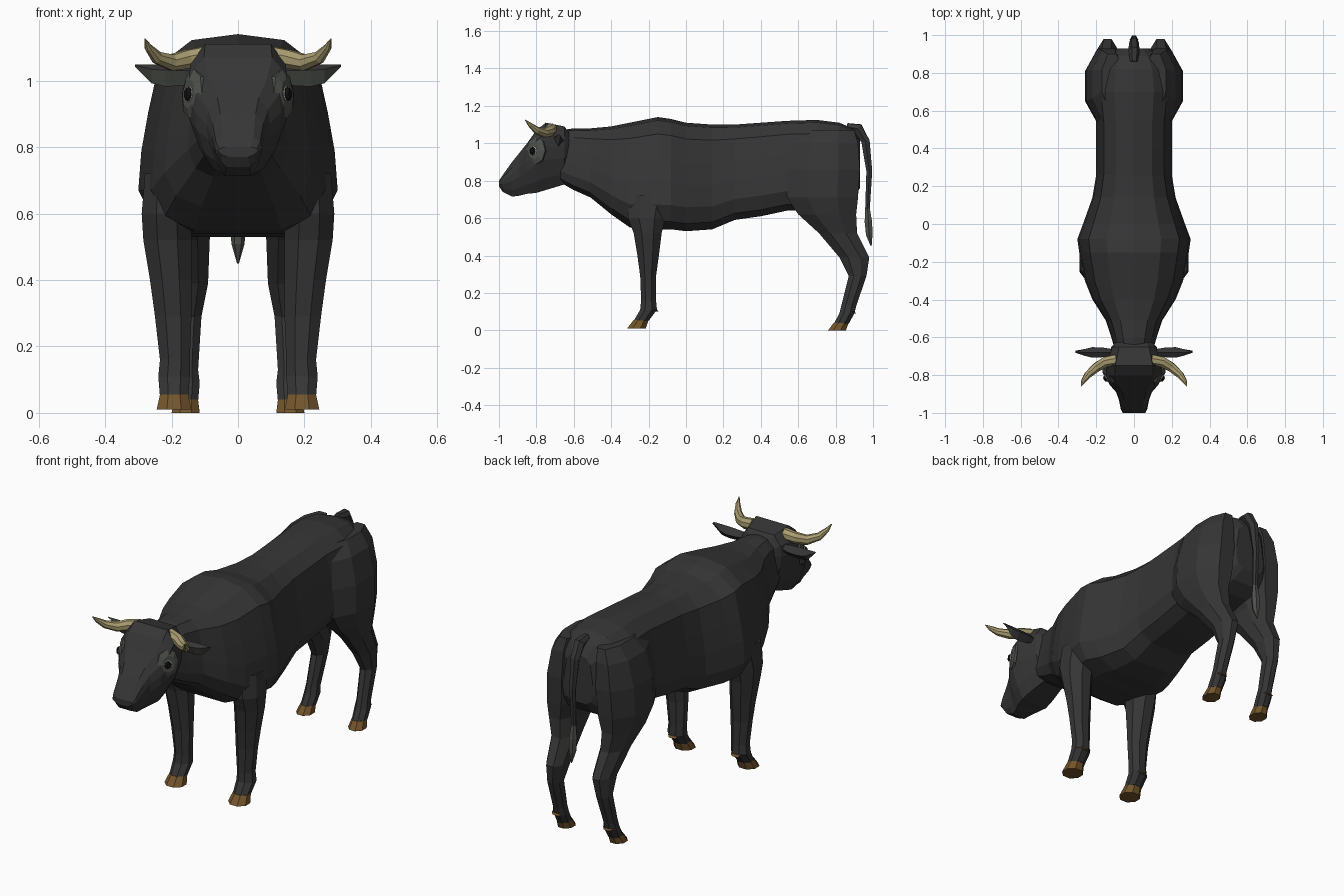
import bpy, bmesh, math
from mathutils import Vector

# All part dimensions are given in hundredths of a unit
S = 0.01
if "Cube" in bpy.data.objects:
    bpy.data.objects.remove(bpy.data.objects["Cube"], do_unlink=True)


def material(name, *rgb):
    mat = bpy.data.materials.new(name)
    mat.use_nodes = True
    mat.diffuse_color = (*rgb, 1)
    shader = next(n for n in mat.node_tree.nodes if n.type == "BSDF_PRINCIPLED")
    shader.inputs["Base Color"].default_value = (*rgb, 1)
    return mat


HIDE = material("black_hide", .036, .036, .036)
GREY = material("grey_hair", .075, .08, .07)
HORN = material("horn_tan", .39, .33, .16)
HOOF = material("hoof_brown", .17, .09, .025)
PUPIL = material("eye_black", .006, .006, .006)
WHITE = material("eye_white", .7, .7, .68)


def loft(name, rings, mats, mirror=False, rule=None):
    """Skin a list of equal-length point rings and cap both ends."""
    bm = bmesh.new()
    rows = [[bm.verts.new(Vector(p) * S) for p in ring] for ring in rings]
    count = len(rows[0])
    for a, b in zip(rows, rows[1:]):
        for i in range(count):
            j = (i + 1) % count
            bm.faces.new((a[i], a[j], b[j], b[i]))
    bm.faces.new(rows[0])
    bm.faces.new(rows[-1])
    bmesh.ops.recalc_face_normals(bm, faces=bm.faces)
    if rule:
        for face in bm.faces:
            face.normal_update()
            face.material_index = rule(face)
    mesh = bpy.data.meshes.new(name)
    bm.to_mesh(mesh)
    bm.free()
    for mat in mats:
        mesh.materials.append(mat)
    obj = bpy.data.objects.new(name, mesh)
    bpy.context.collection.objects.link(obj)
    if mirror:
        obj.modifiers.new("Mirror", "MIRROR")
    return obj


def section(profile, y, low, high, half):
    """Symmetric cross-section from a half profile of width and height fractions."""
    right = [(u * half, y, low + v * (high - low)) for u, v in profile]
    left = [(-x, py, z) for x, py, z in reversed(right[1:-1])]
    return right + left


def slab(z, back, front, inner, outer, tilt=0, sides=8):
    """Rounded horizontal leg section; tilt raises its rear edge."""
    ring = []
    for i in range(sides):
        a = math.tau * (i + .5) / sides
        c, s = math.cos(a) * 1.08, math.sin(a) * 1.08
        ring.append(((inner + outer + c * (outer - inner)) / 2,
                     (back + front + s * (front - back)) / 2, z + tilt * s))
    return ring


def tube(path, radii, sides=6):
    """Rings perpendicular to a path."""
    pts = [Vector(p) for p in path]
    rings = []
    for i, (p, r) in enumerate(zip(pts, radii)):
        way = (pts[min(i + 1, len(pts) - 1)] - pts[max(i - 1, 0)]).normalized()
        side = way.cross(Vector((.1, .3, 1) if abs(way.z) < .8 else (0, 1, 0))).normalized()
        up = side.cross(way)
        rings.append([p + r * (math.cos(k * math.tau / sides) * side
                               + math.sin(k * math.tau / sides) * up) for k in range(sides)])
    return rings


# Torso and neck: y, underside, back line, half width
trunk = [(0, 0), (.5, 0), (.85, .07), (1, .22), (.97, .42),
         (.9, .62), (.8, .85), (.48, .97), (0, 1)]
stations = [
    (-67, 79, 107, 10), (-60, 75, 108, 12), (-51, 71, 108, 15),
    (-40, 62, 109, 22), (-30, 55, 111, 26), (-15, 54, 114, 29),
    (-8, 54, 113, 30), (0, 53, 111, 27), (14, 54, 110, 22),
    (26, 59, 110, 20), (40, 61, 111, 20), (54, 64, 112, 20),
    (70, 64, 112.5, 22), (82, 66, 111, 20), (89, 70, 108, 15),
    (93, 76, 102, 9)]
loft("torso", [section(trunk, *s) for s in stations], [HIDE])

# Head, tapering from the poll to the muzzle
skull = [(0, 0), (.5, 0), (.74, .18), (.95, .45), (1, .65),
         (.95, .84), (.66, 1), (0, 1)]
head = [(-62, 86, 105, 9), (-65, 78, 109, 12), (-75, 75, 111, 15),
        (-80, 73.5, 107, 15.5), (-85, 73, 100, 13), (-89, 72, 95, 9.5),
        (-93, 71.5, 90, 8), (-98, 74, 83, 7), (-100, 77, 80, 6)]
loft("head", [section(skull, *s) for s in head], [HIDE])

# Front legs: height, front edge, rear edge, inner side, outer side
front_leg = [(72, -31, -8, 14, 28), (60, -31, -11, 14, 29), (52, -28, -13, 14, 28.5),
             (40, -26, -14.5, 14, 26.5), (29, -24.5, -16, 14, 25), (16, -24, -16, 14.5, 23.5),
             (11, -24.5, -15.5, 14.5, 24), (5, -28, -20, 15, 23.5)]
loft("front_legs", [slab(*s) for s in front_leg], [HIDE], mirror=True)
loft("front_hooves", [slab(5.5, -28, -20, 15, 23.5), slab(1, -31.5, -21.5, 14, 24.5)],
     [HOOF], mirror=True)

# Hind legs with broad thighs and angled hocks
hind_leg = [(107, 62, 90, 6, 17), (100, 56, 92, 5, 22), (86, 54, 93, 4, 25.5),
            (71, 54, 92, 5, 26), (62, 60, 91, 8, 24), (52, 71, 91.5, 8.5, 21),
            (39, 82, 98, 9, 19), (29, 87, 96.5, 11, 18.5), (13, 83, 91, 12, 18.5),
            (9, 82, 90, 11.5, 19), (3.5, 79, 87, 12, 19)]
loft("hind_legs", [slab(*s) for s in hind_leg], [HIDE], mirror=True)
loft("hind_hooves", [slab(4, 79, 87, 12, 19), slab(0, 76, 85.5, 11.5, 20)],
     [HOOF], mirror=True)

# Dewclaws behind each pastern
for name, x, y, z in (("front_dewclaws", 19, -16, 11), ("hind_dewclaws", 15.5, 89.5, 10)):
    loft(name, [slab(z, y - 1, y + .6, x - 3, x + 3), slab(z - 1, y, y + 1.5, x - 2, x + 2)],
         [HOOF], mirror=True)

# Tail and tuft
loft("tail", tube([(0, 86, 109), (0, 92, 108), (0, 96, 101), (0, 98, 85), (0, 97, 64)],
                  [2, 3, 2.6, 1.8, 1.4]), [HIDE])
loft("tail_tuft", tube([(0, 97, 66), (0, 97.5, 58), (0, 98, 51), (0, 99, 45)],
                       [1.3, 2.3, 2, .3]), [GREY])

# Horns curving outward, forward and up
loft("horns", tube([(9, -72, 107.5), (15, -73, 106.5), (20, -76, 105.5),
                    (24.5, -80, 107), (27, -83.5, 110), (28, -86, 112.5)],
                   [3.2, 3, 2.6, 2, 1.2, .2], 8), [HORN], mirror=True)

# Ears: leaf-shaped, grey inside the lower front
ear = []
for x, z, tall, thick in ((10, 102, 2, 1.5), (16, 101.5, 3, 2.5), (22, 101.5, 3.3, 2.8),
                          (26, 102, 2.8, 1.8), (31, 104.5, .3, .2)):
    ear.append([(x, -68, z + tall), (x, -68 - thick, z + tall / 2),
                (x, -67 - thick / 2, z - tall), (x, -68 + thick, z)])
loft("ears", ear, [HIDE, GREY], mirror=True,
     rule=lambda f: int(f.normal.y < -.3 and f.normal.z < .3))


def disc(name, centre, wide, tall, depth, mat):
    """Shallow faceted dome facing outward and forward on the cheek."""
    out = Vector((.86, -.5, .1)).normalized()
    across = out.cross(Vector((0, 0, 1))).normalized()
    up = across.cross(out)
    rings = []
    for lift, grow in ((-depth, 1), (0, 1), (depth, .6)):
        rings.append([Vector(centre) + out * lift
                      + across * (wide * grow * math.cos(k * math.tau / 8))
                      + up * (tall * grow * math.sin(k * math.tau / 8)) for k in range(8)])
    loft(name, rings, [mat], mirror=True)


# Eye sockets and eyes
disc("eye_sockets", (13.9, -80.5, 96), 6, 7.5, 1.2, GREY)
disc("eye_rims", (14.9, -81.7, 96), 2, 2.4, .5, WHITE)
disc("eyes", (15.1, -82, 96), 1.8, 2.2, .8, PUPIL)
